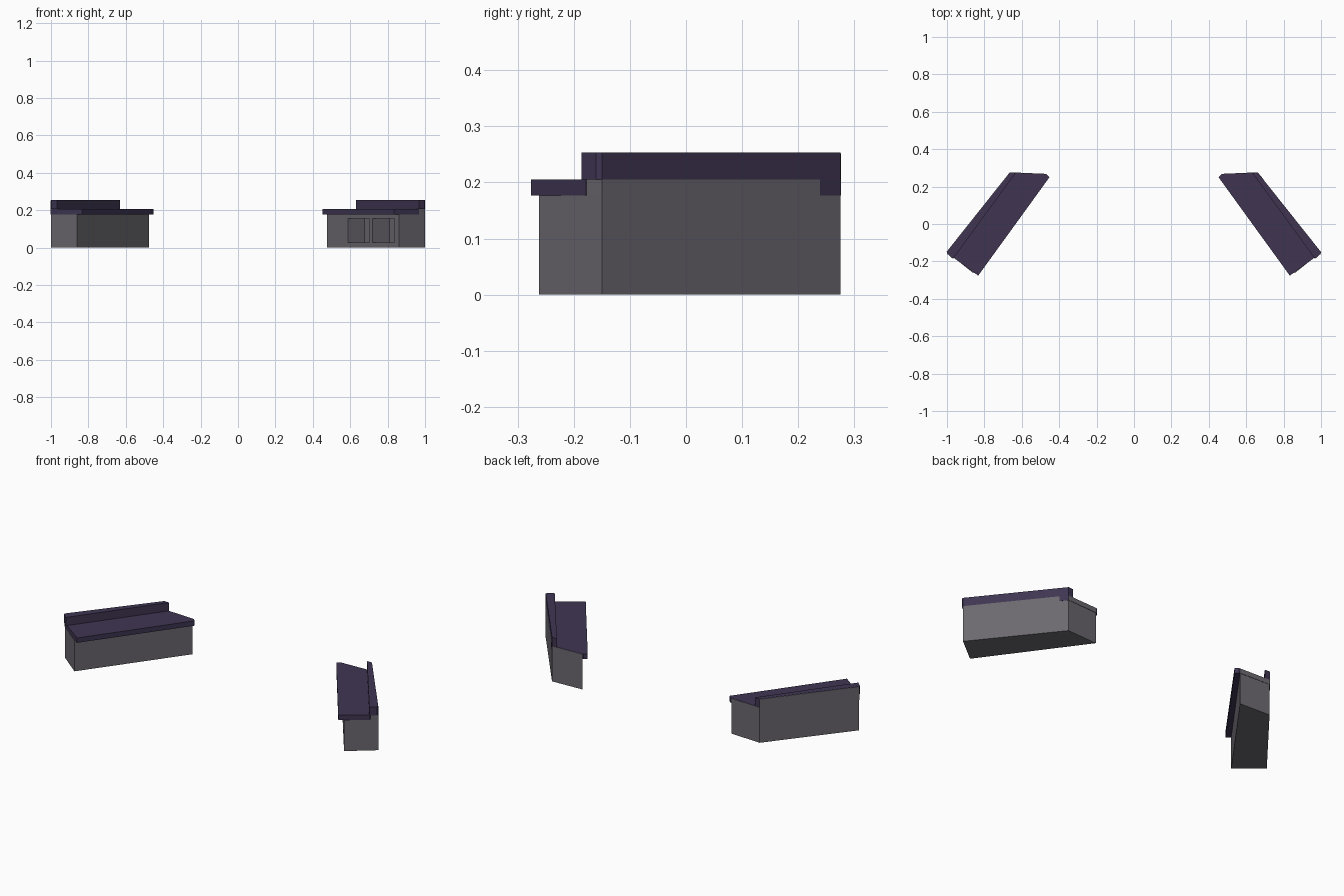
import bpy, bmesh
from mathutils import Vector

if "Cube" in bpy.data.objects:
    bpy.data.objects.remove(bpy.data.objects["Cube"])


def material(name, rgb):
    m = bpy.data.materials.new(name)
    m.diffuse_color = (*rgb, 1)
    m.use_nodes = True
    m.node_tree.nodes["Principled BSDF"].inputs["Base Color"].default_value = m.diffuse_color
    return m


GREY = material("grey_panel", (0.15, 0.14, 0.16))
DARK = material("dark_purple_top", (0.05, 0.036, 0.085))


def prism(name, pts, z0, z1, mat=None, side=1):
    """Extrude a plan outline from z0 to z1; side=-1 mirrors it in x."""
    bm = bmesh.new()
    face = bm.faces.new([bm.verts.new((x * side, y, z0)) for x, y in pts])
    up = bmesh.ops.extrude_face_region(bm, geom=[face])
    bmesh.ops.translate(bm, vec=(0, 0, z1 - z0),
                        verts=[v for v in up["geom"] if isinstance(v, bmesh.types.BMVert)])
    bmesh.ops.recalc_face_normals(bm, faces=bm.faces)
    me = bpy.data.meshes.new(name)
    bm.to_mesh(me)
    bm.free()
    ob = bpy.data.objects.new(name, me)
    bpy.context.collection.objects.link(ob)
    if mat:
        me.materials.append(mat)
    return ob


Z_UNDER, Z_TOP, Z_SPLASH = 0.177, 0.205, 0.253

# Plan outlines of the right-hand counter
near_in, near_out = (0.860, -0.262), (1.0, -0.150)
far_out, far_in = (0.662, 0.275), (0.475, 0.266)
body = [near_in, near_out, far_out, far_in]
top = [(0.833, -0.276), (0.968, -0.178), (0.632, 0.273), (0.468, 0.266), (0.452, 0.250)]
rear = [(0.968, -0.177), near_out, far_out, (0.632, 0.2735)]
splash = [(0.968, -0.186), (0.998, -0.160), near_out, far_out, (0.632, 0.2735)]
far_skin = [(0.477, 0.266), far_out, (0.662, 0.2765), (0.477, 0.2685)]
back_skin = [near_out, far_out, (0.664, 0.2765), (1.002, -0.1485)]
far_corner = [(0.662, 0.2755), (0.64, 0.273), (0.67, 0.238), (0.6925, 0.239)]

bodies = {}
for label, s in (("right", 1), ("left", -1)):
    bodies[s] = prism(label + "_cabinet", body, 0, Z_UNDER, GREY, s)
    prism(label + "_countertop", top, Z_UNDER, Z_TOP, DARK, s)
    prism(label + "_rear_rail", rear, Z_UNDER, Z_TOP, GREY if s > 0 else DARK, s)
    prism(label + "_backsplash", splash, Z_TOP, Z_SPLASH, DARK, s)
    prism(label + "_end_panel", far_skin, Z_UNDER, Z_TOP - 0.001, GREY, s)

# Trim that differs between the two counters
prism("right_corner_trim", far_corner, Z_UNDER, Z_TOP, DARK)
prism("left_back_panel", back_skin, Z_UNDER, Z_SPLASH - 0.001, GREY, -1)

# Two open cubbies in the inner face of the right cabinet
a, b = Vector(far_in), Vector(near_in)
along = (b - a).normalized()
inward = Vector((-along.y, along.x))
for i, (x0, x1) in enumerate(((0.587, 0.703), (0.720, 0.837))):
    p = a + (b - a) * ((x0 - a.x) / (b.x - a.x))
    q = a + (b - a) * ((x1 - a.x) / (b.x - a.x))
    cutter = prism(f"cubby_cutter_{i + 1}",
                   [p - inward * 0.03, q - inward * 0.03, q + inward * 0.11, p + inward * 0.11],
                   0.027, 0.155, GREY)
    cutter.hide_render = True
    cutter.hide_viewport = True
    cutter.display_type = 'WIRE'
    mod = bodies[1].modifiers.new(f"cubby_{i + 1}", 'BOOLEAN')
    mod.operation = 'DIFFERENCE'
    mod.solver = 'EXACT'
    mod.object = cutter
